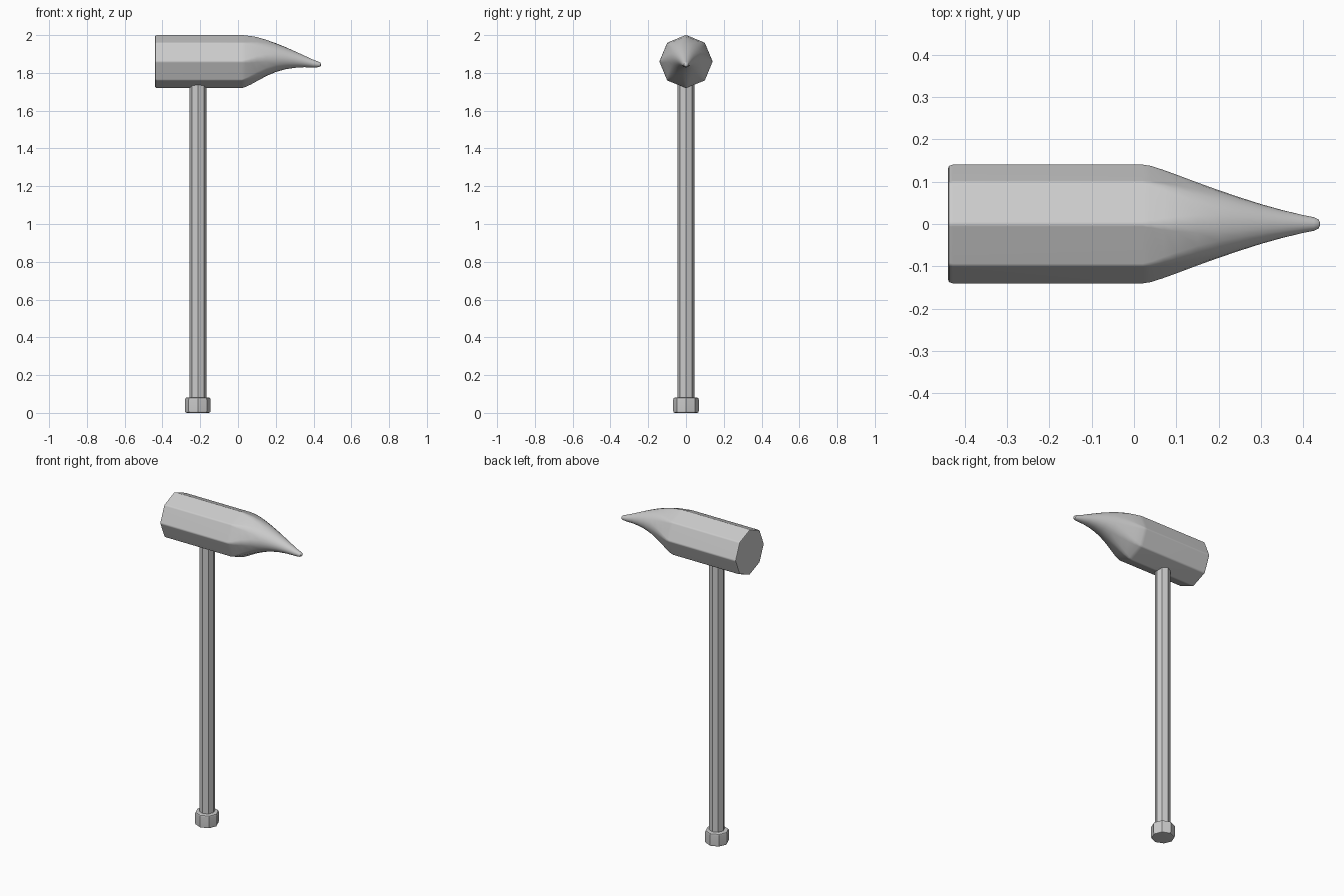
import bpy, bmesh, math

if "Cube" in bpy.data.objects:
    bpy.data.objects.remove(bpy.data.objects["Cube"])


def finish(name, bm):
    bmesh.ops.recalc_face_normals(bm, faces=bm.faces)
    mesh = bpy.data.meshes.new(name)
    bm.to_mesh(mesh)
    bm.free()
    obj = bpy.data.objects.new(name, mesh)
    bpy.context.collection.objects.link(obj)
    bpy.ops.object.select_all(action='DESELECT')
    obj.select_set(True)
    bpy.context.view_layer.objects.active = obj
    bpy.ops.object.shade_smooth_by_angle(angle=math.radians(35))
    mod = obj.modifiers.new("weighted_normals", 'WEIGHTED_NORMAL')
    mod.keep_sharp = True
    return obj


def loft(name, rings):
    bm = bmesh.new()
    loops = [[bm.verts.new(p) for p in ring] for ring in rings]
    for a, b in zip(loops, loops[1:]):
        for i in range(len(a)):
            j = (i + 1) % len(a)
            bm.faces.new((a[i], a[j], b[j], b[i]))
    bm.faces.new(loops[0])
    bm.faces.new(loops[-1])
    return finish(name, bm)


# Octagonal section with softened corners; t = 1 makes it round
def head_ring(x, zc, h, w, t):
    d = math.radians(2.5 + 12.5 * t)
    half = math.pi / 8
    flat = math.cos(half) / math.cos(half - d)
    pts = []
    for k in range(8):
        for s in (-1, 0, 1):
            a = k * math.pi / 4 + s * d
            r = (0.995 if s == 0 else flat) * (1 - t) + t
            pts.append((x, w * r * math.cos(a), zc + h * r * math.sin(a)))
    return pts


def upright(name, x, sides, profile):
    step = 2 * math.pi / sides
    return loft(name, [[(x + r * math.cos(i * step), r * math.sin(i * step), z)
                        for i in range(sides)] for r, z in profile])


# Head: blunt octagonal striking end, drooping spike
# x, centre z, half height, half width, roundness
head = [
    (-0.44, 1.86, 0.131, 0.131, 0), (-0.437, 1.86, 0.138, 0.138, 0),
    (-0.428, 1.86, 0.141, 0.141, 0), (0.02, 1.86, 0.141, 0.141, 0),
    (0.04, 1.862, 0.137, 0.138, 0.1), (0.07, 1.867, 0.128, 0.128, 0.3),
    (0.10, 1.873, 0.117, 0.117, 0.5), (0.15, 1.879, 0.096, 0.098, 0.8),
    (0.20, 1.881, 0.076, 0.080, 1), (0.25, 1.878, 0.059, 0.063, 1),
    (0.30, 1.871, 0.044, 0.047, 1), (0.35, 1.861, 0.031, 0.033, 1),
    (0.40, 1.849, 0.020, 0.021, 1), (0.425, 1.845, 0.015, 0.016, 1),
    (0.436, 1.844, 0.010, 0.011, 1), (0.44, 1.844, 0.003, 0.003, 1),
]
loft("hammer_head", [head_ring(*s) for s in head])

# Handle shaft
upright("handle", -0.212, 8, [(0.044, 0.04), (0.044, 1.80)])

# End cap at the base of the handle
upright("handle_cap", -0.213, 8, [
    (0.058, 0), (0.065, 0.003), (0.068, 0.010),
    (0.068, 0.070), (0.065, 0.078), (0.058, 0.082)])
